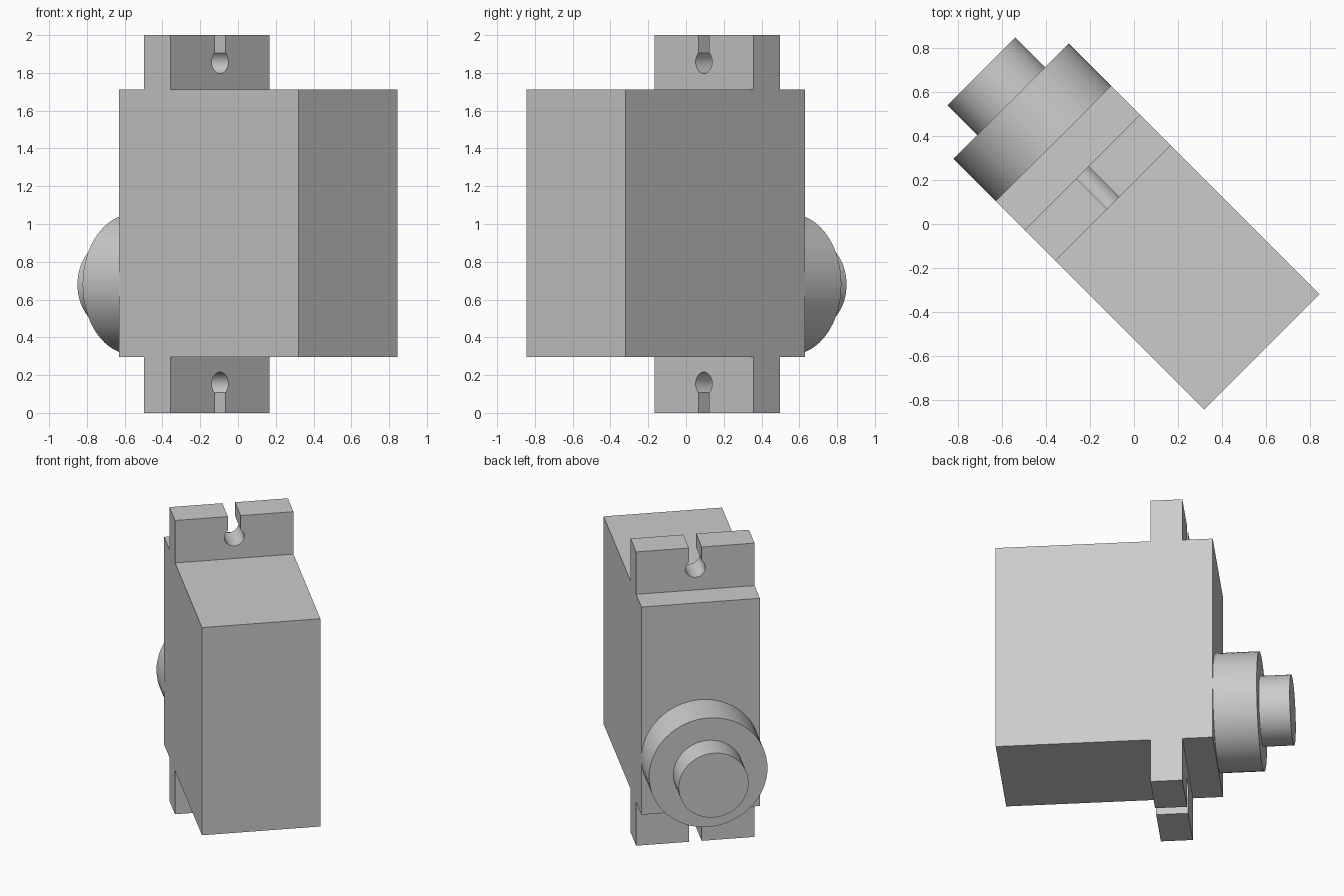
import bpy, bmesh
from math import pi, radians, sin, cos, asin
from mathutils import Matrix

default = bpy.data.objects.get("Cube")
if default:
    bpy.data.objects.remove(default, do_unlink=True)

grey = bpy.data.materials.new("plain grey")
grey.use_nodes = True
colour = (0.6, 0.6, 0.6, 1)
grey.diffuse_color = colour
grey.node_tree.nodes["Principled BSDF"].inputs["Base Color"].default_value = colour

# Parts are built square (width x, shaft axis y), then turned about z
TURN = Matrix.Rotation(radians(45), 4, "Z")
HALF = 0.371


def finish(name, bm):
    bmesh.ops.recalc_face_normals(bm, faces=bm.faces)
    bm.transform(TURN)
    mesh = bpy.data.meshes.new(name)
    bm.to_mesh(mesh)
    bm.free()
    mesh.materials.append(grey)
    obj = bpy.data.objects.new(name, mesh)
    bpy.context.collection.objects.link(obj)
    bpy.ops.object.select_all(action="DESELECT")
    obj.select_set(True)
    bpy.context.view_layer.objects.active = obj
    bpy.ops.object.shade_smooth_by_angle(angle=radians(30))


def extrude_profile(name, points, y0, y1):
    """Extrude an (x, z) outline along the shaft axis."""
    bm = bmesh.new()
    face = bm.faces.new([bm.verts.new((x, y0, z)) for x, z in points])
    result = bmesh.ops.extrude_face_region(bm, geom=[face])
    moved = [v for v in result["geom"] if isinstance(v, bmesh.types.BMVert)]
    bmesh.ops.translate(bm, verts=moved, vec=(0, y1 - y0, 0))
    finish(name, bm)


def disc(radius, height, sides=64):
    return [(radius * cos(2 * pi * i / sides), height + radius * sin(2 * pi * i / sides))
            for i in range(sides)]


def mounting_tab(name, root, tip, hole_z, slot=0.04, radius=0.062, steps=28):
    """Flange with a keyhole slot open at its tip."""
    out = 1 if tip > root else -1
    gap = asin(slot / radius)
    arc = []
    for i in range(steps + 1):
        a = gap + (2 * pi - 2 * gap) * i / steps
        arc.append((radius * sin(a), hole_z + out * radius * cos(a)))
    outline = [(-HALF, root), (HALF, root), (HALF, tip), (slot, tip)]
    outline += arc + [(-slot, tip), (-HALF, tip)]
    extrude_profile(name, outline, 0.134, 0.332)


# Case
BOTTOM, TOP = 0.297, 1.711
case = [(-HALF, BOTTOM), (HALF, BOTTOM), (HALF, TOP), (-HALF, TOP)]
extrude_profile("case", case, -0.824, 0.52)

# Mounting tabs
mounting_tab("upper_tab", TOP, 2.0, 1.859)
mounting_tab("lower_tab", BOTTOM, 0.0, 0.154)

# Gear boss and output shaft
SHAFT_Z = 0.68
extrude_profile("gear_boss", disc(HALF, SHAFT_Z), 0.52, 0.792)
extrude_profile("output_shaft", disc(0.219, SHAFT_Z), 0.792, 0.983)
